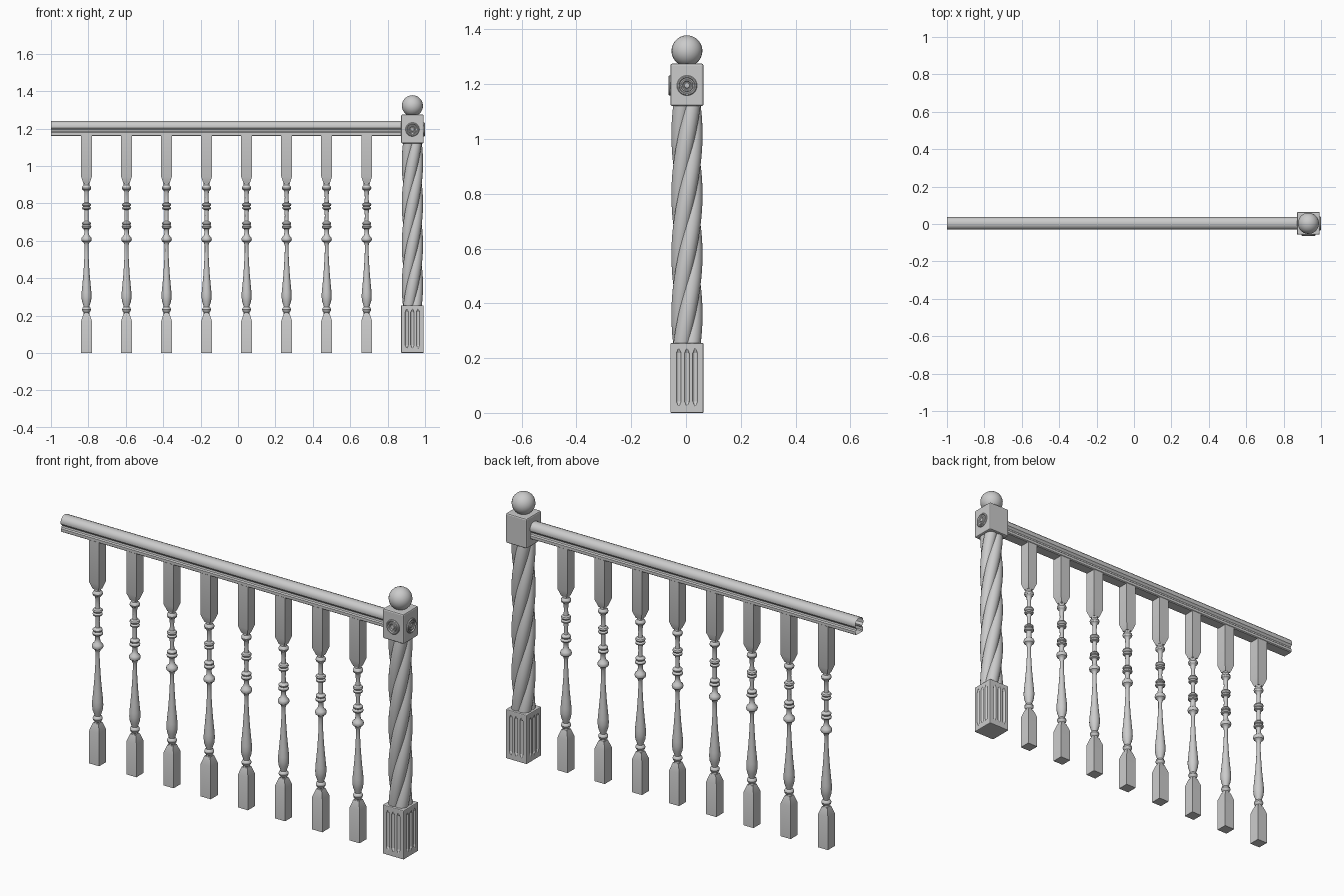
import bpy, bmesh
from math import pi, sin, cos, radians
from mathutils import Matrix, Vector

if "Cube" in bpy.data.objects:
    bpy.data.objects.remove(bpy.data.objects["Cube"])

CX, CY, H = 0.9325, 0.0035, 0.0605   # newel post centre and half width


def finish(bm, name, smooth=True, loc=(0, 0, 0)):
    bmesh.ops.recalc_face_normals(bm, faces=bm.faces)
    me = bpy.data.meshes.new(name)
    bm.to_mesh(me)
    bm.free()
    ob = bpy.data.objects.new(name, me)
    ob.location = loc
    bpy.context.collection.objects.link(ob)
    if smooth:
        bpy.ops.object.select_all(action='DESELECT')
        ob.select_set(True)
        bpy.context.view_layer.objects.active = ob
        bpy.ops.object.shade_smooth_by_angle(angle=radians(35))
    return ob


def skin(bm, rings, caps=True):
    """Bridge a list of closed point rings, optionally capping both ends."""
    vs = [[bm.verts.new(p) for p in r] for r in rings]
    n = len(vs[0])
    for a, b in zip(vs, vs[1:]):
        for i in range(n):
            j = (i + 1) % n
            bm.faces.new((a[i], a[j], b[j], b[i]))
    if caps:
        bm.faces.new(vs[0][::-1])
        bm.faces.new(vs[-1])


def lathe(bm, profile, n=16, mat=Matrix(), turn=0.0):
    skin(bm, [[mat @ Vector((r * cos(turn + 2 * pi * i / n), r * sin(turn + 2 * pi * i / n), z))
               for i in range(n)] for r, z in profile])


def square(bm, profile):
    lathe(bm, [(r * 2 ** 0.5, z) for r, z in profile], 4, turn=pi / 4)


def block(name, z0, z1, bevel):
    bm = bmesh.new()
    square(bm, [(H, z0), (H, z1)])
    bmesh.ops.bevel(bm, geom=bm.edges[:], offset=bevel, segments=2, profile=0.5, affect='EDGES')
    return finish(bm, name, False, (CX, CY, 0))


# balusters: square ends, turned middle
bm = bmesh.new()
square(bm, [(0.029, 0), (0.029, 0.17), (0.016, 0.21)])
square(bm, [(0.016, 0.905), (0.029, 0.943), (0.029, 1.165)])
lathe(bm, [
    (0.016, 0.205), (0.016, 0.217), (0.021, 0.223), (0.024, 0.232), (0.021, 0.241), (0.015, 0.246),
    (0.017, 0.255), (0.024, 0.275), (0.027, 0.300), (0.026, 0.325), (0.022, 0.365), (0.017, 0.42),
    (0.013, 0.48), (0.010, 0.54), (0.010, 0.575), (0.014, 0.588), (0.017, 0.592), (0.025, 0.598),
    (0.028, 0.608), (0.025, 0.618), (0.016, 0.626), (0.012, 0.640), (0.012, 0.655), (0.016, 0.664),
    (0.024, 0.668), (0.026, 0.675), (0.022, 0.682), (0.018, 0.684), (0.023, 0.688), (0.024, 0.694),
    (0.020, 0.700), (0.011, 0.705), (0.010, 0.735), (0.012, 0.765), (0.022, 0.769), (0.024, 0.776),
    (0.020, 0.781), (0.017, 0.783), (0.022, 0.787), (0.025, 0.792), (0.022, 0.799), (0.012, 0.804),
    (0.010, 0.830), (0.012, 0.862), (0.015, 0.868), (0.022, 0.873), (0.025, 0.882), (0.022, 0.891),
    (0.016, 0.897), (0.016, 0.910)])
first = finish(bm, "baluster_1", True, (-0.81, CY, 0))
for k in range(1, 8):
    ob = first.copy()
    ob.name = f"baluster_{k + 1}"
    ob.location.x += 0.214 * k
    bpy.context.collection.objects.link(ob)

# handrail: moulded profile, open at the ends
half = [(0.026, 1.160), (0.031, 1.164), (0.031, 1.178), (0.025, 1.183), (0.023, 1.192),
        (0.026, 1.197), (0.032, 1.203), (0.033, 1.213), (0.030, 1.225), (0.021, 1.235), (0.009, 1.240)]
ring = half + [(-y, z) for y, z in reversed(half)]
bm = bmesh.new()
skin(bm, [[(x, y + CY, z) for y, z in ring] for x in (-1.0, CX - H + 0.004)], caps=False)
finish(bm, "handrail")

# newel base with three flutes on each face
base = block("newel_base", 0, 0.255, 0.004)
bm = bmesh.new()
for q in range(4):
    for s in (-0.03, 0, 0.03):
        m = Matrix.Rotation(q * pi / 2, 4, 'Z') @ Matrix.Translation((H + 0.002, s, 0))
        lathe(bm, [(0.001, 0.022), (0.0095, 0.042), (0.0095, 0.218), (0.001, 0.238)], 12, m)
cutter = finish(bm, "flute_cutter", False, (CX, CY, 0))
cutter.hide_render = True
cutter.hide_set(True)
mod = base.modifiers.new("flutes", 'BOOLEAN')
mod.operation, mod.object, mod.solver = 'DIFFERENCE', cutter, 'EXACT'

# twisted rope shaft, four lobes
bm = bmesh.new()
N, S, rings = 48, 64, []
for k in range(S + 1):
    t = k / S
    row = []
    for i in range(N):
        a = 2 * pi * i / N
        r = 0.044 + 0.013 * abs(sin(2 * a)) ** 0.8
        b = a + 2 * pi * t
        row.append((r * cos(b), r * sin(b), 0.25 + 0.875 * t))
    rings.append(row)
skin(bm, rings)
finish(bm, "newel_shaft", True, (CX, CY, 0))

# newel head, ball and rosettes
block("newel_head", 1.12, 1.275, 0.007)
bm = bmesh.new()
bmesh.ops.create_uvsphere(bm, u_segments=24, v_segments=14, radius=0.0565)
finish(bm, "ball_finial", True, (CX, CY, 1.3215))
for name, rot in (("rosette_right", 0), ("rosette_front", -pi / 2)):
    bm = bmesh.new()
    m = Matrix.Rotation(rot, 4, 'Z') @ Matrix.Rotation(pi / 2, 4, 'Y') @ Matrix.Translation((0, 0, H))
    lathe(bm, [(0.037, -0.003), (0.037, 0.003), (0.034, 0.007), (0.030, 0.007), (0.027, 0.002),
               (0.023, 0.002), (0.021, 0.006), (0.017, 0.006), (0.014, 0.002), (0.011, 0.002),
               (0.009, 0.006), (0.004, 0.007)], 32, m)
    finish(bm, name, True, (CX, CY, 1.195))
